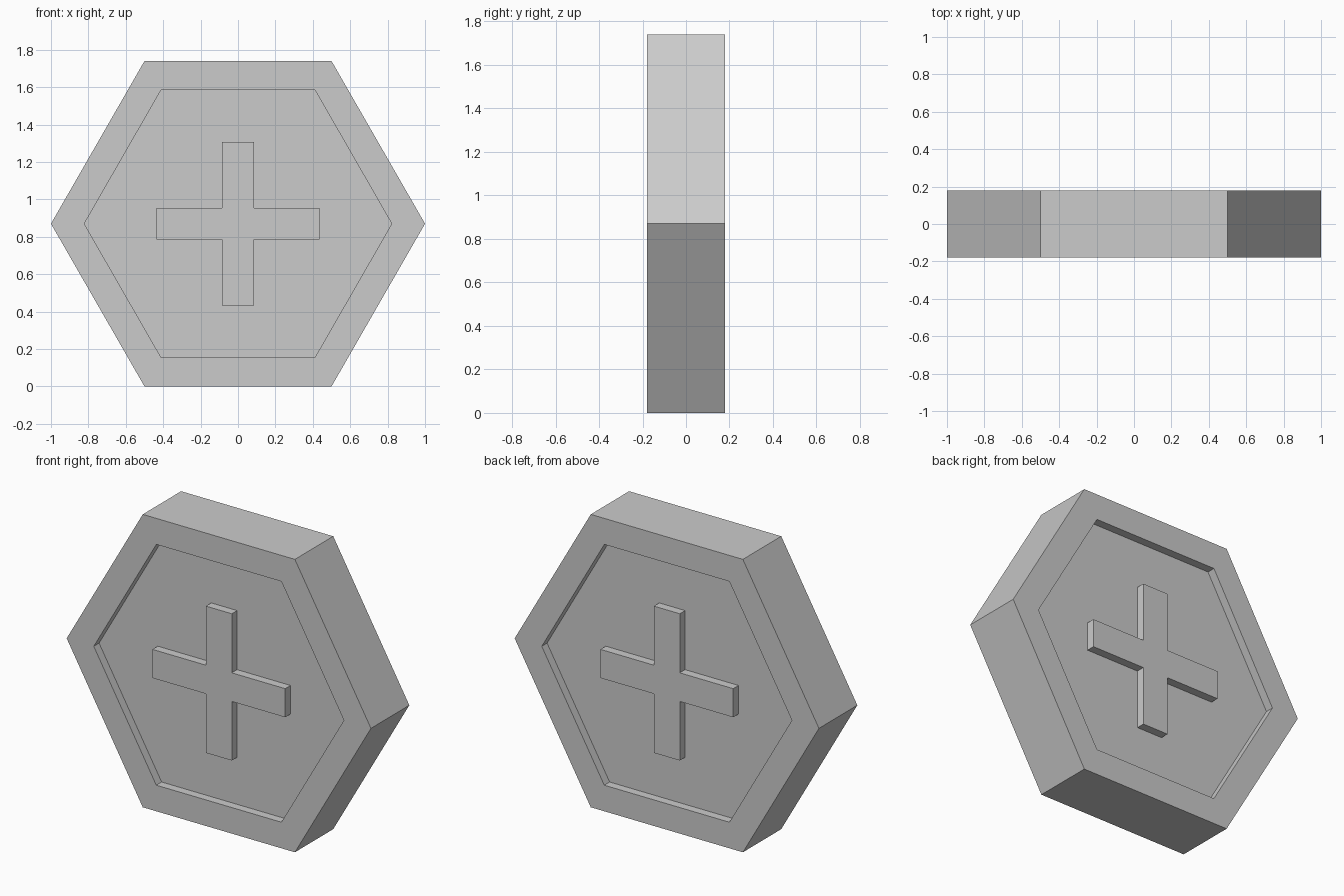
import bpy
import bmesh
from math import cos, sin, pi
from mathutils import Matrix, Vector

cube = bpy.data.objects.get("Cube")
if cube:
    bpy.data.objects.remove(cube, do_unlink=True)

CENTER_Z = 0.87
HALF_DEPTH = 0.18
FLOOR = 0.13

grey = bpy.data.materials.new("light grey")
grey.use_nodes = True
grey.diffuse_color = (0.6, 0.6, 0.6, 1)
grey.node_tree.nodes["Principled BSDF"].inputs["Base Color"].default_value = grey.diffuse_color


def hexagon(radius):
    # Slightly taller than regular, so that it stands on the ground
    return [(radius * cos(k * pi / 3), radius * 1.0046 * sin(k * pi / 3))
            for k in range(6)]


def cross(arm, half):
    corners = [Vector((arm, -half)), Vector((arm, half)), Vector((half, half))]
    return [Matrix.Rotation(k * pi / 2, 2) @ c for k in range(4) for c in corners]


def add_loft(name, sections):
    """Closed solid through (outline, y) sections, in order."""
    bm = bmesh.new()
    rings = [[bm.verts.new((x, y, CENTER_Z + z)) for x, z in outline]
             for outline, y in sections]
    for a, b in zip(rings, rings[1:]):
        for k in range(len(a)):
            n = (k + 1) % len(a)
            bm.faces.new((a[k], a[n], b[n], b[k]))
    bm.faces.new(rings[0])
    bm.faces.new(rings[-1])
    bmesh.ops.recalc_face_normals(bm, faces=bm.faces)
    mesh = bpy.data.meshes.new(name)
    bm.to_mesh(mesh)
    bm.free()
    mesh.materials.append(grey)
    bpy.context.collection.objects.link(bpy.data.objects.new(name, mesh))


# Hexagonal body: front floor, front rim, outer side, back rim, back floor
inner, outer = hexagon(0.822), hexagon(1.0)
add_loft("hexagon_body", [(inner, -FLOOR), (inner, -HALF_DEPTH), (outer, -HALF_DEPTH),
                          (outer, HALF_DEPTH), (inner, HALF_DEPTH), (inner, FLOOR)])

# Raised cross on each recessed floor, flush with the rim
for name, side in (("front_cross", -1), ("back_cross", 1)):
    outline = cross(0.436, 0.085)
    add_loft(name, [(outline, side * FLOOR), (outline, side * HALF_DEPTH)])
